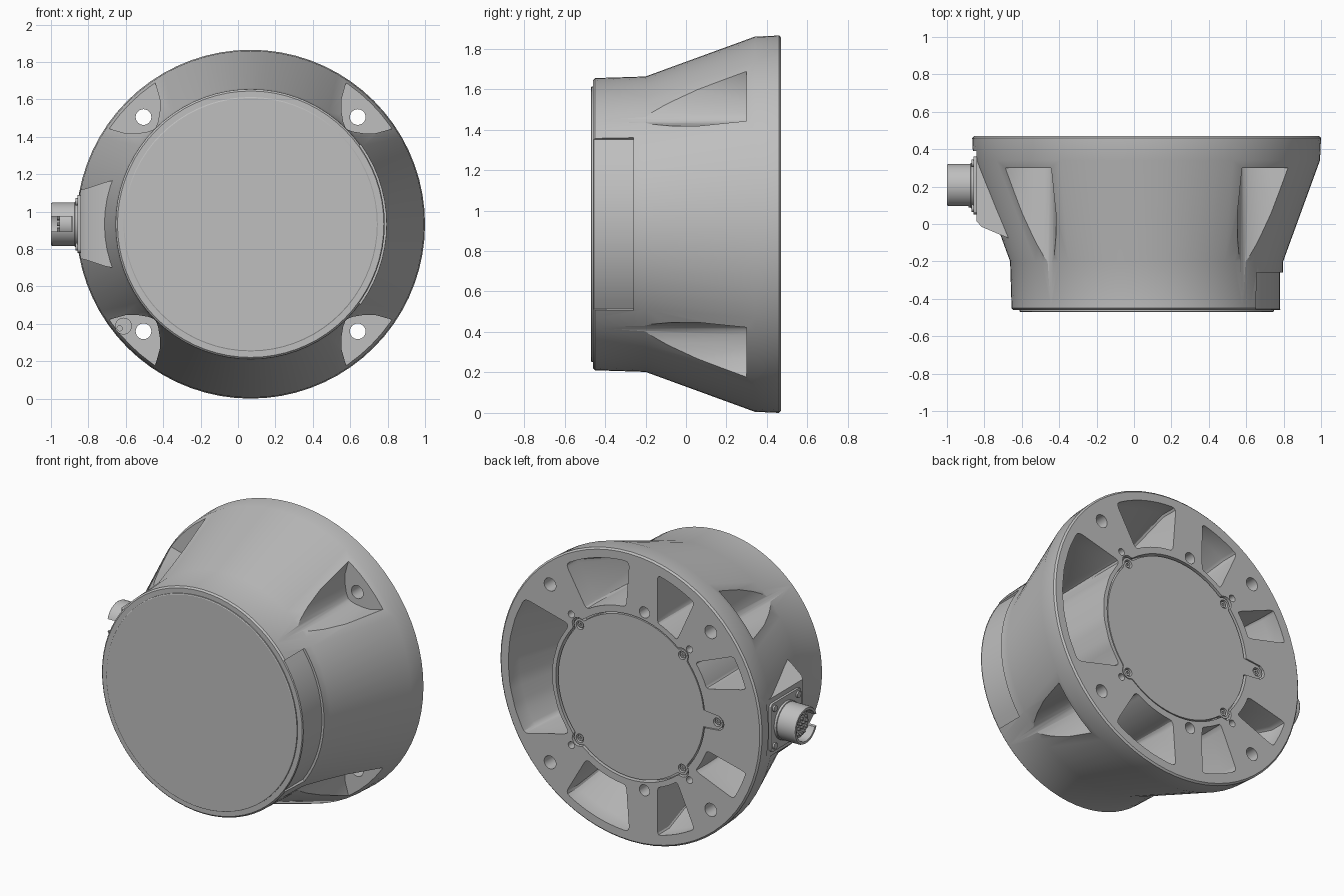
import bpy, bmesh, math
from mathutils import Vector

if "Cube" in bpy.data.objects:
    bpy.data.objects.remove(bpy.data.objects["Cube"])

CX, CZ = 0.0675, 0.9325          # main axis runs along y through here
RAD = math.radians

grey = bpy.data.materials.new("housing grey")
grey.diffuse_color = (0.52, 0.52, 0.52, 1)
grey.use_nodes = True
grey.node_tree.nodes["Principled BSDF"].inputs["Base Color"].default_value = grey.diffuse_color


def polar(r, deg):
    return (r * math.cos(RAD(deg)), r * math.sin(RAD(deg)))


def at(pts, y):
    """Place 2D points around the main axis at depth y."""
    return [Vector((CX + u, y, CZ + v)) for u, v in pts]


def circle(r, n=24, u=0, v=0):
    return [(u + r * math.cos(2 * math.pi * i / n), v + r * math.sin(2 * math.pi * i / n)) for i in range(n)]


def loft(name, *stacks):
    """Closed solids, each skinned through a stack of equal loops."""
    bm = bmesh.new()
    for loops in stacks:
        rings = [[bm.verts.new(p) for p in lp] for lp in loops]
        n = len(rings[0])
        for a, b in zip(rings, rings[1:]):
            for i in range(n):
                bm.faces.new((a[i], a[(i + 1) % n], b[(i + 1) % n], b[i]))
        bm.faces.new(rings[0])
        bm.faces.new(rings[-1])
    bmesh.ops.recalc_face_normals(bm, faces=bm.faces)
    me = bpy.data.meshes.new(name)
    bm.to_mesh(me)
    bm.free()
    ob = bpy.data.objects.new(name, me)
    bpy.context.collection.objects.link(ob)
    me.materials.append(grey)
    return ob


def prism(pts, y0, y1):
    return [at(pts, y0), at(pts, y1)]


def rounded(pts, d):
    """Round every corner of a loop."""
    out, n = [], len(pts)
    for i in range(n):
        p, a, b = (Vector(pts[k % n]) for k in (i, i - 1, i + 1))
        s = p + (a - p) * min(d / (a - p).length, 0.4)
        e = p + (b - p) * min(d / (b - p).length, 0.4)
        for t in (0, 0.33, 0.67, 1):
            q = s * (1 - t) ** 2 + p * 2 * t * (1 - t) + e * t * t
            out.append((q.x, q.y))
    return out


def cut(ob, cutter):
    cutter.hide_render = True
    m = ob.modifiers.new("cut", 'BOOLEAN')
    m.operation, m.solver, m.object = 'DIFFERENCE', 'EXACT', cutter
    bpy.context.view_layer.objects.active = ob
    bpy.ops.object.modifier_apply(modifier=m.name)
    bpy.data.objects.remove(cutter)


# Main housing: turned solid
profile = [(-.47, .675), (-.467, .68), (-.46, .68), (-.46, .712), (-.45, .722), (-.2, .73),
           (.34, .927), (.46, .9325), (.47, .922)]
housing = loft("housing", [at(circle(r, 72), y) for y, r in profile])

# Four tapering bolt pockets with through holes
half = [(1.0, .2), (.894, .173), (.813, .127), (.77, .083), (.737, .037), (.724, .008)]
v_shape = half + [(u, -v) for u, v in reversed(half)]
pockets, holes = [], []
for deg in (45, 135, 225, 315):
    c, s = polar(1, deg)
    pockets.append(prism([(u * c - v * s, u * s + v * c) for u, v in v_shape], -.5, .30))
    holes.append(prism(circle(.042, 24, *polar(.81, deg)), .2, .6))
    holes.append(prism(circle(.022, 16, *polar(.596, deg)), .36, .6))
for v in (-.573, .573):
    holes.append(prism(circle(.036, 20, -.1, v), .3, .6))
cut(housing, loft("pocket_cutter", *pockets))


# Weight-saving cavities in the back, outer wall following the cone
def cavity(o0, o1, r_out, i0, i1, r_in):
    outer = [(r_out, o0 + (o1 - o0) * k / 6) for k in range(7)]
    inner = [(r_in, i1 + (i0 - i1) * k / 5) for k in range(6)]
    flat = rounded([polar(r, a) for r, a in outer + inner], .035)
    loops = []
    for y, limit in ((.6, .87), (.36, .87), (-.2, .675), (-.36, .665)):
        k = (limit - .56) / .31
        loop = []
        for u, v in flat:
            r = math.hypot(u, v)
            f = (.56 + (r - .56) * k) / r
            loop.append((u * f, v * f))
        loops.append(at(loop, y))
    return loops


cavities = [cavity(-30, 30, .872, -39, 39, .56)]
for s in (1, -1):
    cavities += [cavity(s * 58, s * 89.5, .87, s * 57, s * 87, .575),
                 cavity(s * 103, s * 122, .86, s * 110, s * 126, .565),
                 cavity(s * 148, s * 162, .865, s * 143, s * 160, .58)]
cut(housing, loft("cavity_cutter", *cavities))
cut(housing, loft("hole_cutter", *holes))

# Shallow label recess on the right of the front barrel
arc = [-36 + 4 * k for k in range(19)]
label = [polar(.713, a) for a in arc] + [polar(.8, a) for a in reversed(arc)]
cut(housing, loft("label_cutter", prism(label, -.455, -.26)))

# Back cover outline: disc with lobes around the screws
screws = [polar(.515, d) for d in (45, 135, 225, 315)] + [(-.614, 0)]


def cover_outline(gap):
    pts = []
    for i in range(180):
        a = 2 * math.pi * i / 180
        r = .525
        for u, v in screws:
            d, da = math.hypot(u, v), a - math.atan2(v, u)
            disc = .047 ** 2 - (d * math.sin(da)) ** 2
            if disc > 0 and math.cos(da) > 0:
                r = max(r, d * math.cos(da) + math.sqrt(disc))
        pts.append(((r + gap) * math.cos(a), (r + gap) * math.sin(a)))
    return pts


cut(housing, loft("cover_recess_cutter", prism(cover_outline(.006), .43, .6)))
cover = loft("back_cover", prism(cover_outline(-.006), .428, .463))
cut(cover, loft("screw_well_cutter", *[prism(circle(.027, 20, u, v), .44, .6) for u, v in screws]))
heads = loft("cover_screws", *[prism(circle(.019, 16, u, v), .435, .456) for u, v in screws])
cut(heads, loft("socket_cutter", *[prism(circle(.009, 6, u, v), .446, .6) for u, v in screws]))

# Small vent boss in the lower left pocket
boss = loft("vent_boss", prism(circle(.045, 20, -.68, -.545), .28, .32))
cut(boss, loft("vent_cutter", prism(circle(.014, 12, -.70, -.557), .2, .30)))


# Connector mount: flat seat in the rim and a tapered block
def rect(x, y0, y1, h):
    return [Vector((x, y, CZ + z)) for y, z in ((y0, -h), (y1, -h), (y1, h), (y0, h))]


cut(housing, loft("seat_cutter", [rect(-1.1, .02, .39, .19), rect(-.842, .02, .39, .19)]))
mount = loft("connector_mount", [rect(-.842, .015, .385, .185), rect(-.815, -.015, .385, .19),
                                 rect(-.71, -.06, .37, .225), rect(-.66, -.08, .36, .235)])

# Connector, built along x
CY = .205


def ring(x, r, n=32, y=0, z=0):
    return [Vector((x, CY + y + u, CZ + z + v)) for u, v in circle(r, n)]


flange_pts = rounded([(-.155, -.155), (.155, -.155), (.155, .155), (-.155, .155)], .03)
flange = loft("connector_flange", [[Vector((x, CY + u, CZ + v)) for u, v in flange_pts] for x in (-.835, -.857)])
corners = [(y, z) for y in (-.12, .12) for z in (-.12, .12)]
loft("flange_screws", *[[ring(-.85, .02, 14, y, z), ring(-.868, .02, 14, y, z)] for y, z in corners])

barrel = loft("connector_barrel", [ring(-.84, .122), ring(-.872, .122), ring(-.874, .117),
                                   ring(-.99, .117), ring(-1, .112)])
cut(barrel, loft("bore_cutter", [ring(-1.1, .097), ring(-.90, .097)]))
cut(barrel, loft("keyway_cutter", [rect(-1.1, .03, .15, .04), rect(-.885, .03, .15, .04)]))
loft("connector_insert", [ring(-.89, .085), ring(-.955, .085)])
pins = [(0, 0)] + [polar(.032, 60 * k) for k in range(6)] + [polar(.064, 30 * k) for k in range(12)]
loft("connector_pins", *[[ring(-.95, .009, 8, y, z), ring(-.968, .009, 8, y, z)] for y, z in pins])

# Smooth curved walls, keep edges sharp
bpy.ops.object.select_all(action='DESELECT')
for ob in bpy.context.scene.objects:
    ob.select_set(True)
bpy.context.view_layer.objects.active = housing
bpy.ops.object.shade_smooth_by_angle(angle=RAD(25))
